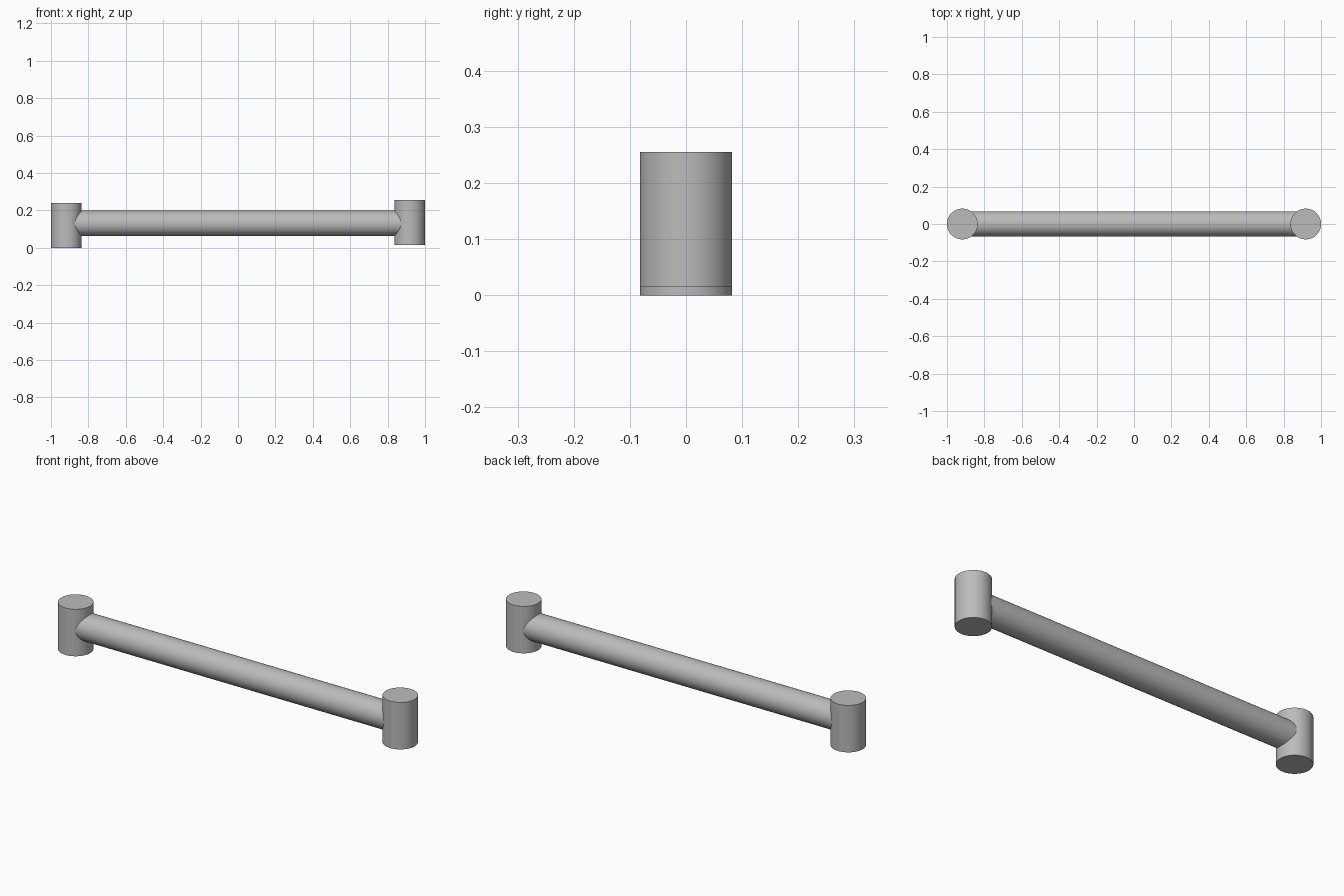
import bpy
import math

cube = bpy.data.objects.get("Cube")
if cube:
    bpy.data.objects.remove(cube, do_unlink=True)

POST_R, POST_H = 0.082, 0.24
BAR_R, BAR_Z = 0.068, 0.13
POST_X = 1 - POST_R

grey = bpy.data.materials.new("light grey")
grey.use_nodes = True
colour = (0.5, 0.5, 0.5, 1)
grey.diffuse_color = colour
grey.node_tree.nodes["Principled BSDF"].inputs["Base Color"].default_value = colour


def rod(name, radius, length, centre, tilt=0):
    """Smooth capped cylinder, tilted about the y axis."""
    bpy.ops.mesh.primitive_cylinder_add(vertices=64, radius=radius, depth=length,
                                        location=centre, rotation=(0, tilt, 0))
    part = bpy.context.object
    part.name = name
    part.data.materials.append(grey)
    bpy.ops.object.shade_smooth_by_angle(angle=math.radians(30))
    return part


# Upright end posts, the left one slightly higher
for name, x, base in (("right_post", -POST_X, 0), ("left_post", POST_X, 0.015)):
    rod(name, POST_R, POST_H, (x, 0, base + POST_H / 2))

# Round bar joining the posts, its ends buried inside them
rod("cross_bar", BAR_R, 2 * POST_X, (0, 0, BAR_Z), math.pi / 2)
